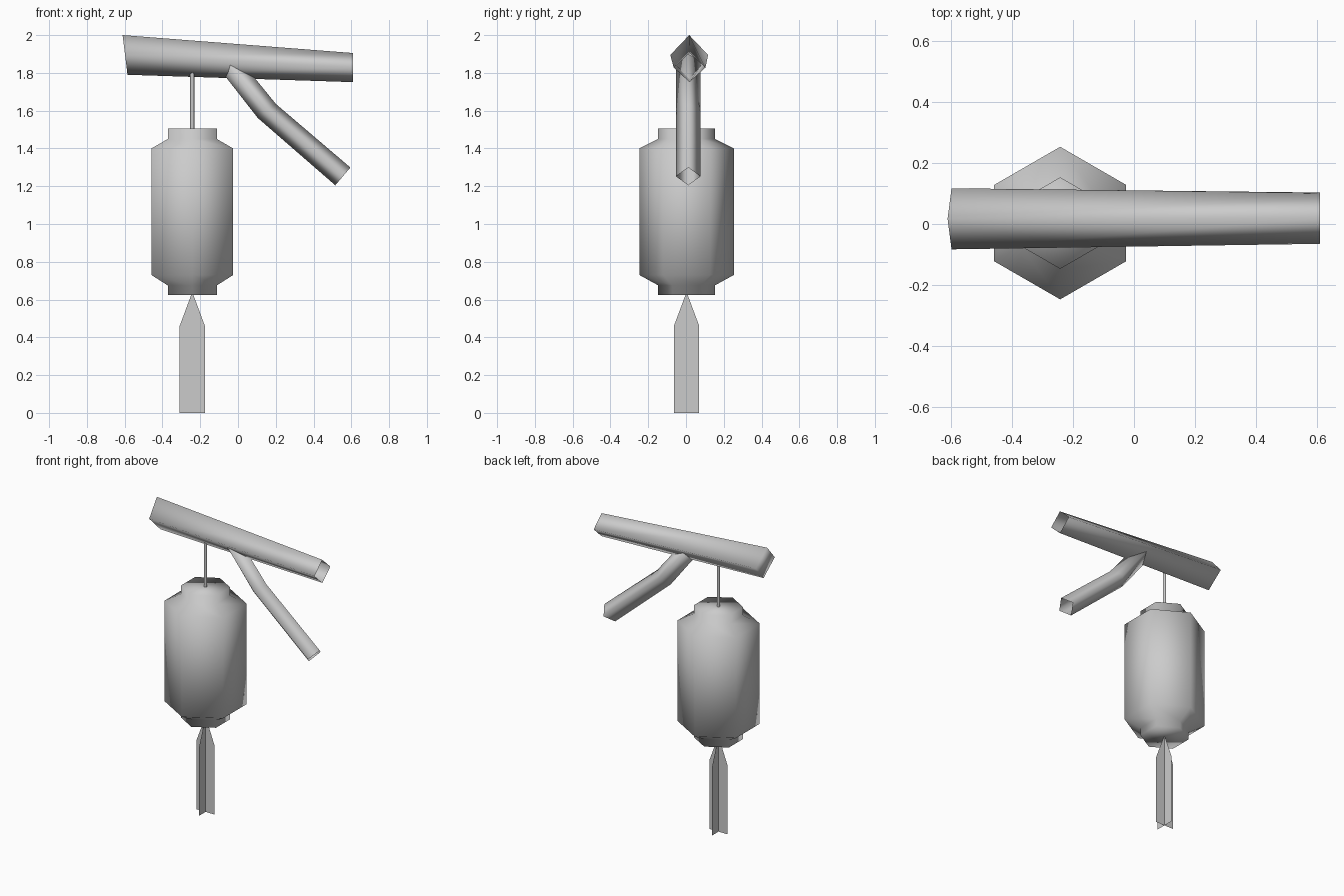
import bpy
import bmesh
from math import sin, cos, pi
from mathutils import Vector

cube = bpy.data.objects.get("Cube")
if cube:
    bpy.data.objects.remove(cube)

grey = bpy.data.materials.new("plain grey")
grey.use_nodes = True
colour = (0.6, 0.6, 0.6, 1)
grey.diffuse_color = colour
grey.node_tree.nodes["Principled BSDF"].inputs["Base Color"].default_value = colour


def finish(name, bm, smooth=True):
    mesh = bpy.data.meshes.new(name)
    bm.to_mesh(mesh)
    bm.free()
    mesh.materials.append(grey)
    for face in mesh.polygons:
        face.use_smooth = smooth
    obj = bpy.data.objects.new(name, mesh)
    bpy.context.collection.objects.link(obj)
    return obj


def loft(name, rings, cap_start=False, cap_end=False):
    """Skin a list of equal rings, optionally closing the ends."""
    bm = bmesh.new()
    loops = [[bm.verts.new(p) for p in ring] for ring in rings]
    n = len(loops[0])
    for a, b in zip(loops, loops[1:]):
        for i in range(n):
            j = (i + 1) % n
            bm.faces.new((a[i], a[j], b[j], b[i]))
    if cap_start:
        bm.faces.new(loops[0][::-1])
    if cap_end:
        bm.faces.new(loops[-1])
    # Orient outward: ring order may run either way along the axis
    axis = sum((v.co for v in loops[1]), Vector()) / n
    bm.normal_update()
    side = bm.faces[:][0] if not hasattr(bm.faces, "ensure_lookup_table") else None
    bm.faces.ensure_lookup_table()
    side = bm.faces[0]
    start = sum((v.co for v in loops[0]), Vector()) / n
    if side.normal.dot(side.calc_center_median() - (start + axis) / 2) < 0:
        bmesh.ops.reverse_faces(bm, faces=bm.faces[:])
    return finish(name, bm)


def diamond(centre, up, half_width):
    """Four-cornered section: up is the half-height vector, width runs along y."""
    c, u, w = Vector(centre), Vector(up), Vector((0, half_width, 0))
    return [c + u, c + w, c - u, c - w]


def polygon(centre, z, radius, sides):
    return [(centre[0] + radius * sin(2 * pi * i / sides),
             centre[1] + radius * cos(2 * pi * i / sides), z) for i in range(sides)]


HANG = (-0.242, 0.003)

# Main branch, open at the thin end
loft("main_branch", [diamond((-0.598, 0.017, 1.895), (-0.013, 0, 0.105), 0.1),
                     diamond((0.61, 0.019, 1.828), (0, 0, 0.077), 0.084)], cap_start=True)

# Bent twig growing out of the branch, open at the tip
loft("side_twig", [diamond((-0.06, 0.012, 1.865), (0.045, 0, 0.035), 0.065),
                   diamond((0.153, 0.012, 1.598), (0.048, 0, 0.037), 0.065),
                   diamond((0.555, 0.012, 1.252), (0.04, 0, 0.047), 0.065)], cap_start=True)

# Cord from branch to lantern
loft("cord", [polygon(HANG, z, 0.012, 4) for z in (1.5, 1.86)])

# Six-sided lantern body with collars
profile = [(0.15, 0.625), (0.15, 0.675), (0.25, 0.73),
           (0.25, 1.4), (0.15, 1.45), (0.15, 1.505)]
loft("lantern", [polygon(HANG, z, r, 6) for r, z in profile], cap_start=True, cap_end=True)

# Tassel of two crossed flat blades
outline = [(-0.067, 0), (0.067, 0), (0.067, 0.46), (0, 0.64), (-0.067, 0.46)]
for name, dx, dy in (("tassel_blade_wide", 1, 0), ("tassel_blade_deep", 0, 1)):
    bm = bmesh.new()
    bm.faces.new([bm.verts.new((HANG[0] + s * dx, HANG[1] + s * dy, z)) for s, z in outline])
    finish(name, bm, smooth=False)
